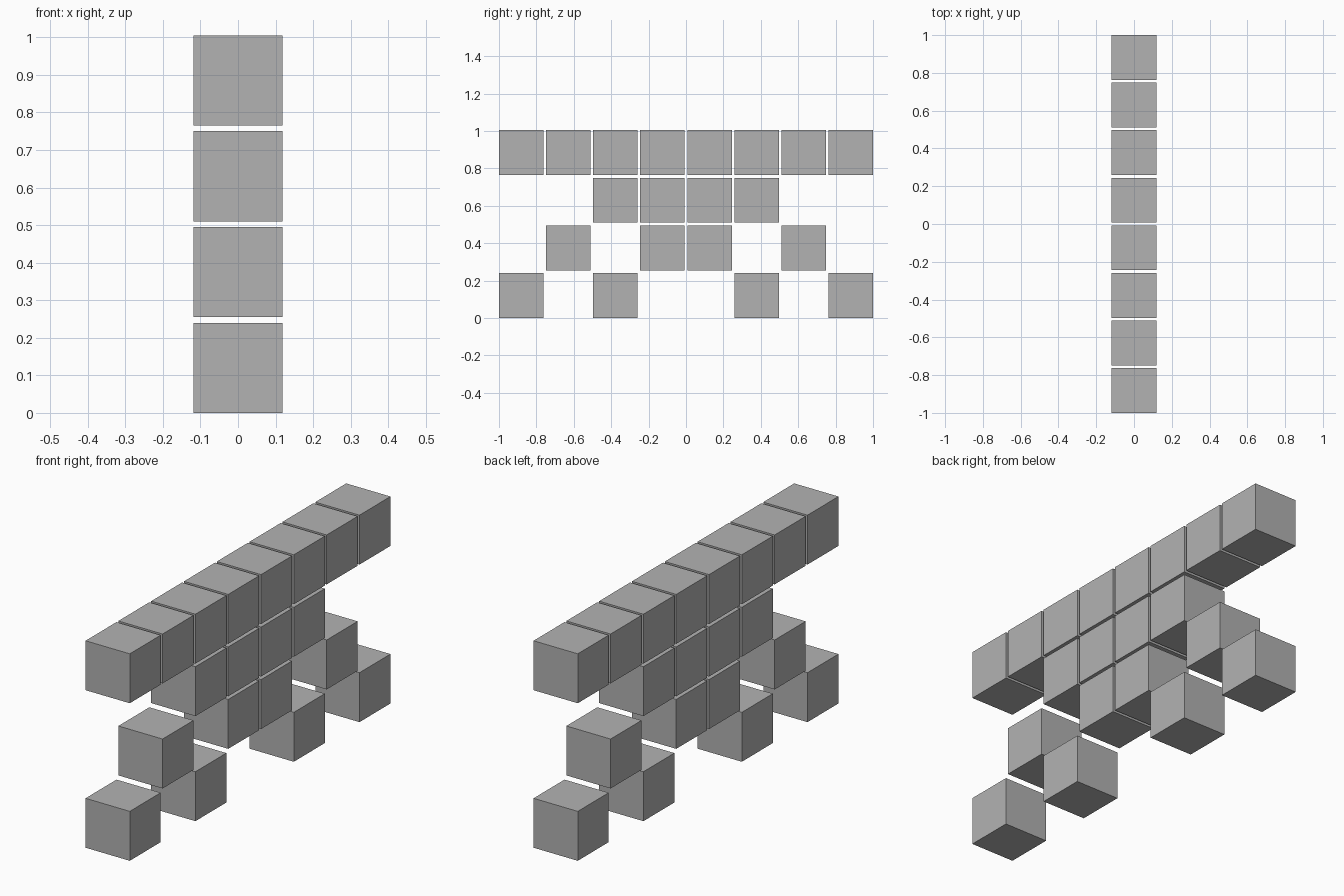
import bpy

default = bpy.data.objects.get("Cube")
if default:
    bpy.data.objects.remove(default, do_unlink=True)

WIDTH, HEIGHT = 0.2375, 0.24          # block size along x/y and z
PITCH_Y, PITCH_Z = (2 - WIDTH) / 7, 0.255

# Single flat grey
grey = bpy.data.materials.new("light grey")
grey.use_nodes = True
colour = (0.448, 0.448, 0.448, 1)
grey.diffuse_color = colour
grey.node_tree.nodes["Principled BSDF"].inputs["Base Color"].default_value = colour


def block(name, column, row):
    """Add one block; columns run front to back, rows bottom to top."""
    bpy.ops.mesh.primitive_cube_add(size=1)
    ob = bpy.context.object
    ob.name = name
    ob.scale = (WIDTH, WIDTH, HEIGHT)
    ob.location = (0, (column - 3.5) * PITCH_Y, HEIGHT / 2 + row * PITCH_Z)
    bpy.ops.object.transform_apply(location=False, rotation=False, scale=True)
    ob.data.materials.append(grey)


# Front-half columns filled in each row, bottom to top
rows = [
    ("foot_block", (0, 2)),
    ("leg_block", (1, 3)),
    ("body_block", (2, 3)),
    ("top_block", (0, 1, 2, 3)),
]

# Place each block and its mirror at the back
for row, (name, columns) in enumerate(rows):
    for c in columns:
        block(f"{name}_front_{c + 1}", c, row)
        block(f"{name}_back_{c + 1}", 7 - c, row)
